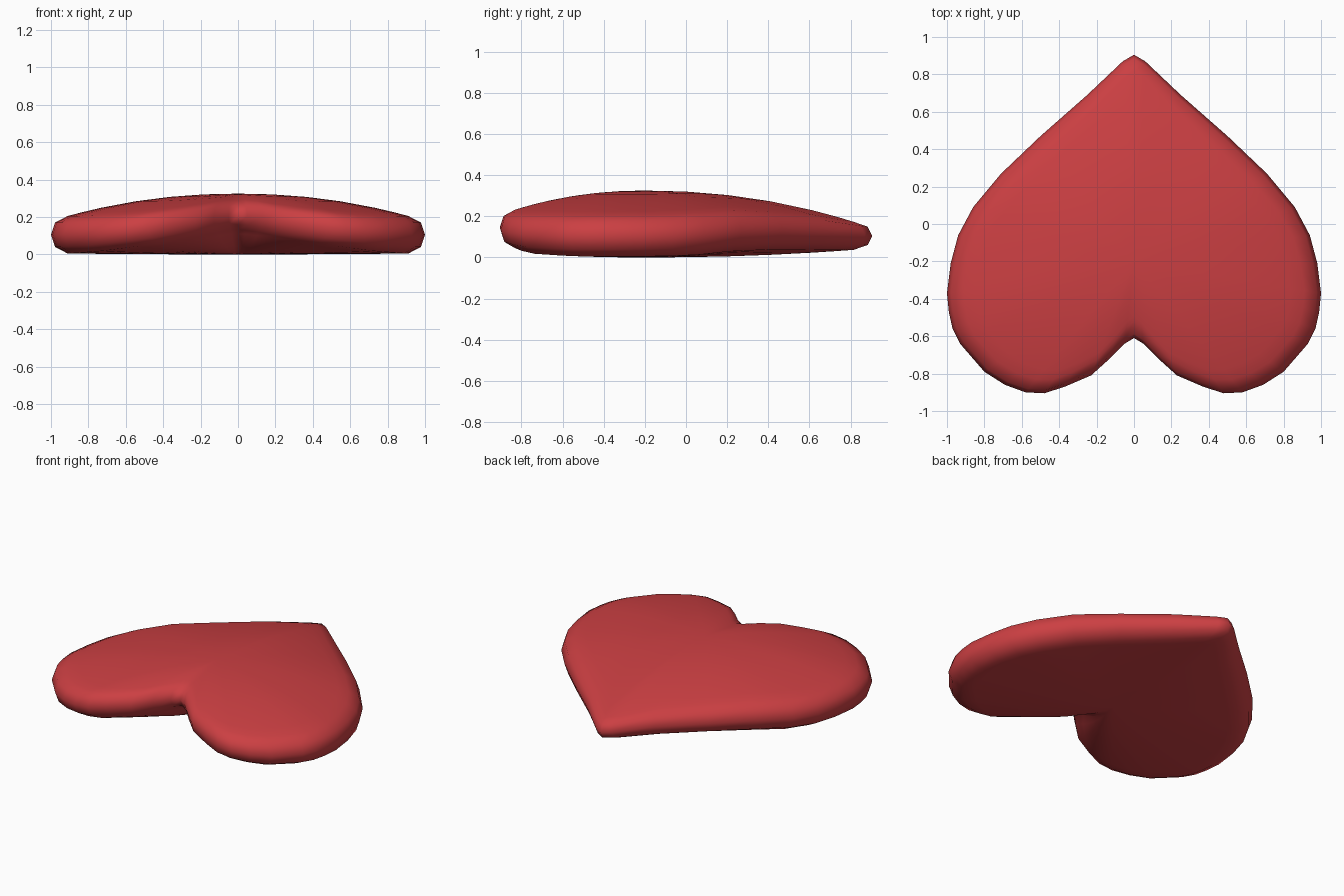
import bpy
from mathutils import Vector

if "Cube" in bpy.data.objects:
    bpy.data.objects.remove(bpy.data.objects["Cube"])

# Right half of the outline, tip to notch: x, y, rim mid height, rim half thickness
HALF = [
    (0.00, 0.905, 0.105, 0.068), (0.06, 0.87, 0.108, 0.070), (0.25, 0.69, 0.125, 0.085),
    (0.50, 0.47, 0.130, 0.092), (0.71, 0.27, 0.130, 0.100), (0.86, 0.09, 0.115, 0.102),
    (0.94, -0.06, 0.108, 0.101), (0.98, -0.21, 0.105, 0.100), (1.00, -0.37, 0.105, 0.100),
    (0.99, -0.47, 0.105, 0.100), (0.97, -0.56, 0.105, 0.099), (0.93, -0.64, 0.107, 0.098),
    (0.80, -0.79, 0.113, 0.095), (0.69, -0.86, 0.122, 0.090), (0.58, -0.90, 0.133, 0.088),
    (0.48, -0.905, 0.145, 0.087), (0.37, -0.87, 0.160, 0.084), (0.23, -0.81, 0.180, 0.081),
    (0.13, -0.72, 0.198, 0.079), (0.05, -0.64, 0.207, 0.078), (0.00, -0.61, 0.210, 0.078),
]
CENTRE = Vector((0, -0.2))
TOP_Z, BOTTOM_Z = 0.325, 0.0
outline = HALF + [(-x, y, m, h) for x, y, m, h in HALF[-2:0:-1]]
n = len(outline)


def rim_ring(inset, level):
    """Ring moved toward the centre by inset, at mid height + level * half thickness."""
    ring = []
    for x, y, mid, half in outline:
        p = Vector((x, y))
        p += (CENTRE - p).normalized() * inset
        ring.append((p.x, p.y, mid + level * half))
    return ring


def face_ring(edge, t, centre_z):
    """Ring of the domed face, scaled by t from the rim edge."""
    ring = []
    for x, y, z in edge:
        p = CENTRE.lerp(Vector((x, y)), t)
        ring.append((p.x, p.y, centre_z + (z - centre_z) * t ** 2.1))
    return ring


# Rings from the top centre, around the rounded rim, to the bottom centre
top_edge, bottom_edge = rim_ring(0.09, 1), rim_ring(0.09, -1)
steps = (0.2, 0.4, 0.6, 0.8, 0.92)
rings = [face_ring(top_edge, t, TOP_Z) for t in steps]
rings += [top_edge, rim_ring(0.022, 0.65), rim_ring(0, 0), rim_ring(0.022, -0.65), bottom_edge]
rings += [face_ring(bottom_edge, t, BOTTOM_Z) for t in reversed(steps)]

verts = [p for ring in rings for p in ring]
top, bottom = len(verts), len(verts) + 1
verts += [(0, CENTRE.y, TOP_Z), (0, CENTRE.y, BOTTOM_Z)]
faces = []
last = (len(rings) - 1) * n
for i in range(n):
    j = (i + 1) % n
    for r in range(len(rings) - 1):
        a, b = r * n, (r + 1) * n
        faces.append((a + i, a + j, b + j, b + i))
    faces.append((top, j, i))
    faces.append((bottom, last + i, last + j))

mesh = bpy.data.meshes.new("heart")
mesh.from_pydata(verts, [], faces)
heart = bpy.data.objects.new("heart", mesh)
bpy.context.collection.objects.link(heart)

# Outward normals and smooth shading
bpy.context.view_layer.objects.active = heart
heart.select_set(True)
bpy.ops.object.mode_set(mode='EDIT')
bpy.ops.mesh.select_all(action='SELECT')
bpy.ops.mesh.normals_make_consistent(inside=False)
bpy.ops.object.mode_set(mode='OBJECT')
bpy.ops.object.shade_smooth()

# Red finish
red = bpy.data.materials.new("red")
red.diffuse_color = (0.6, 0.05, 0.055, 1)
red.use_nodes = True
red.node_tree.nodes["Principled BSDF"].inputs["Base Color"].default_value = red.diffuse_color
mesh.materials.append(red)
